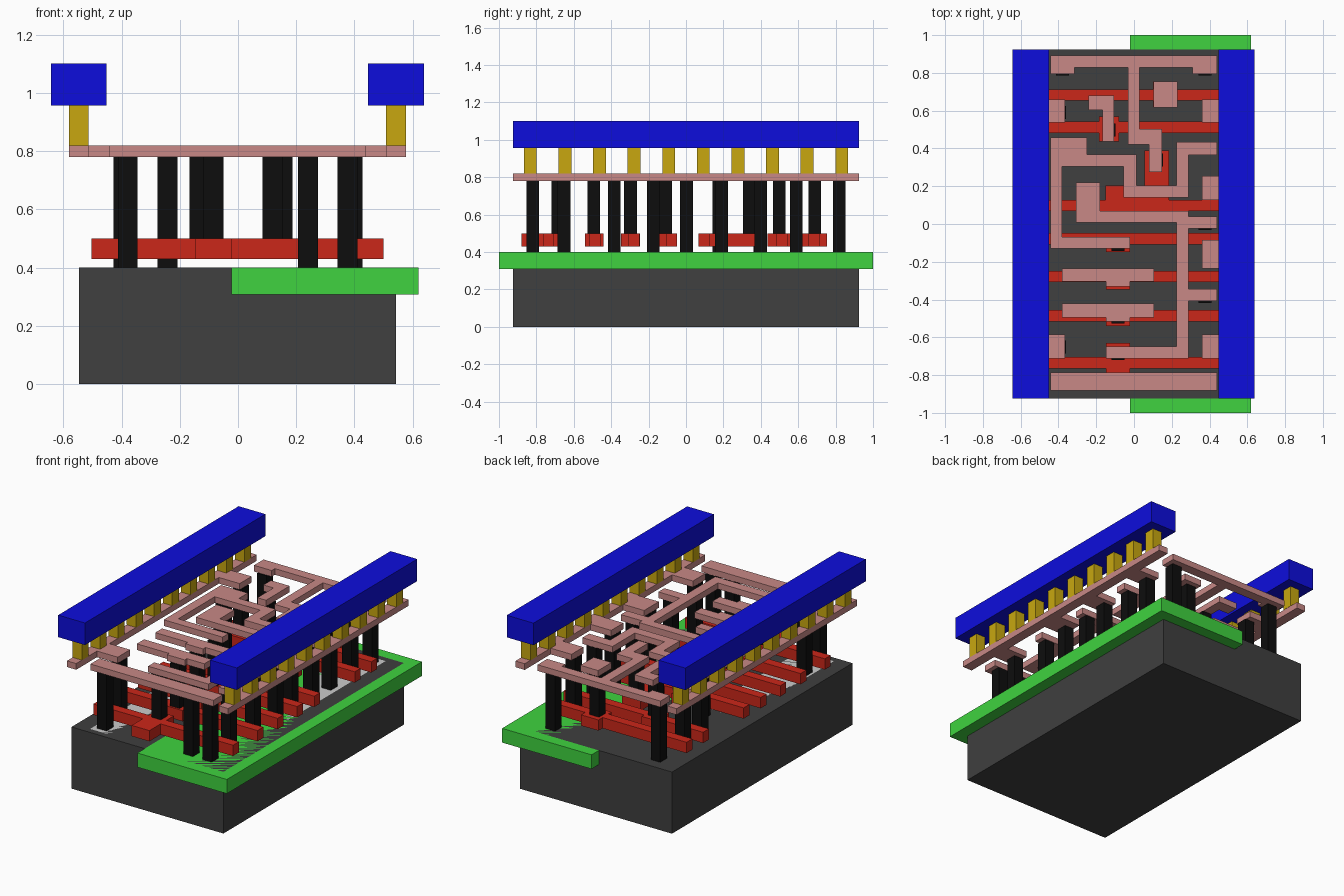
import bpy, bmesh


def material(name, r, g, b):
    m = bpy.data.materials.new(name)
    m.diffuse_color = (r, g, b, 1)
    return m


SUBSTRATE = material("substrate", 0.05, 0.05, 0.05)
WELL = material("well", 0.05, 0.65, 0.05)
DIFFUSION = material("diffusion", 0.6, 0.6, 0.6)
GATE = material("gate", 0.6, 0.02, 0.01)
CONTACT = material("contact", 0.004, 0.004, 0.004)
LOCAL = material("local_metal", 0.58, 0.25, 0.24)
VIA = material("via", 0.58, 0.39, 0.005)
POWER = material("power_metal", 0.004, 0.004, 0.72)


def layer(name, rects, z0, z1, mat):
    """Extrude the union of rectangles (x0, x1, y0, y1) from z0 to z1."""
    xs = sorted({v for r in rects for v in r[:2]})
    ys = sorted({v for r in rects for v in r[2:]})
    bm = bmesh.new()
    grid = {}

    def vert(x, y):
        if (x, y) not in grid:
            grid[x, y] = bm.verts.new((x, y, z0))
        return grid[x, y]

    for a, b in zip(xs, xs[1:]):
        for c, d in zip(ys, ys[1:]):
            u, v = (a + b) / 2, (c + d) / 2
            if any(r[0] < u < r[1] and r[2] < v < r[3] for r in rects):
                bm.faces.new([vert(a, c), vert(b, c), vert(b, d), vert(a, d)])
    top = bmesh.ops.extrude_face_region(bm, geom=bm.faces[:], use_keep_orig=True)
    bmesh.ops.translate(bm, vec=(0, 0, z1 - z0),
                        verts=[e for e in top["geom"] if isinstance(e, bmesh.types.BMVert)])
    bmesh.ops.recalc_face_normals(bm, faces=bm.faces[:])
    bmesh.ops.dissolve_limit(bm, angle_limit=0.01, verts=bm.verts[:], edges=bm.edges[:])
    me = bpy.data.meshes.new(name)
    bm.to_mesh(me)
    bm.free()
    me.materials.append(mat)
    ob = bpy.data.objects.new(name, me)
    bpy.context.collection.objects.link(ob)
    return ob


def square(x, y, s=0.068):
    return (x - s / 2, x + s / 2, y - s / 2, y + s / 2)


# Substrate block, well and diffusion strips sharing one top plane
layer("substrate", [(-0.547, 0.543, -0.925, 0.925)], 0, 0.4, SUBSTRATE)
layer("well", [(-0.022, 0.62, -1, 1)], 0.308, 0.4, WELL)
layer("left_diffusion", [(-0.442, -0.2, -0.885, 0.885)], 0.31, 0.4, DIFFUSION)
layer("right_diffusion", [(0.2, 0.44, -0.885, 0.885)], 0.31, 0.4, DIFFUSION)

# Gate fingers: centre y of each bar, plus its contact pads
fingers = [
    (0.683, [(0.1, 0.225, 0.62, 0.755)]),
    (0.513, [(-0.185, -0.08, 0.437, 0.568)]),
    (0.098, [(-0.15, -0.04, 0.098, 0.205), (-0.04, 0.185, 0.098, 0.14),
             (0.055, 0.185, 0.098, 0.39)]),
    (-0.078, [(-0.147, -0.02, -0.147, -0.055)]),
    (-0.278, [(-0.147, -0.02, -0.347, -0.245)]),
    (-0.485, [(-0.147, -0.02, -0.54, -0.44)]),
    (-0.735, [(-0.147, -0.02, -0.88, -0.63)]),
]
for i, (y, pads) in enumerate(fingers, 1):
    layer(f"gate_finger_{i}", [(-0.503, 0.5, y - 0.03, y + 0.03)] + pads, 0.43, 0.5, GATE)

# Black contact posts: on diffusion, then on gate pads
diffusion_posts = [(-0.379, -0.82), (0.24, -0.82), (0.376, -0.82), (-0.393, -0.652),
                   (0.393, -0.652), (0.376, -0.383), (0.393, -0.175), (0.376, 0.003),
                   (0.393, 0.19), (-0.242, 0.175), (-0.379, 0.395), (0.376, 0.4),
                   (-0.393, 0.59), (0.393, 0.59), (-0.379, 0.82), (0.376, 0.82)]
gate_posts = [(-0.084, -0.685), (-0.084, -0.493), (-0.084, -0.297), (-0.084, -0.108),
              (0.119, 0.339), (-0.133, 0.498), (0.153, 0.688)]
for kind, z0, posts in (("diffusion", 0.4, diffusion_posts), ("gate", 0.5, gate_posts)):
    for i, (x, y) in enumerate(posts, 1):
        layer(f"{kind}_contact_{i}", [square(x, y)], z0, 0.78, CONTACT)

# Local wiring nets
nets = {
    "top_wire": [(-0.442, 0.44, 0.828, 0.893), (-0.442, -0.315, 0.795, 0.893),
                 (0.31, 0.44, 0.795, 0.893), (-0.032, 0.03, 0.42, 0.893),
                 (-0.032, 0.147, 0.42, 0.503), (0.08, 0.147, 0.275, 0.503)],
    "square_pin": [(0.102, 0.23, 0.618, 0.755)],
    "hook_pin": [(-0.24, -0.105, 0.603, 0.68), (-0.167, -0.105, 0.437, 0.68)],
    "winding_wire": [(-0.442, -0.25, 0.305, 0.458), (-0.442, -0.38, -0.13, 0.458),
                     (-0.442, -0.02, -0.13, -0.07), (-0.25, 0.013, 0.305, 0.367),
                     (-0.055, 0.013, 0.14, 0.367), (-0.055, 0.288, 0.14, 0.203),
                     (0.225, 0.288, 0.14, 0.433), (0.225, 0.44, 0.365, 0.433)],
    "trunk_wire": [(-0.308, -0.18, 0.008, 0.22), (-0.308, 0.288, 0.008, 0.07),
                   (0.225, 0.288, -0.712, 0.07), (0.225, 0.44, -0.024, 0.04),
                   (0.225, 0.44, -0.407, -0.345), (-0.147, 0.288, -0.712, -0.648)],
    "upper_pin": [(-0.38, 0.105, -0.305, -0.235), (-0.147, -0.02, -0.33, -0.235)],
    "lower_pin": [(-0.38, 0.105, -0.495, -0.42), (-0.147, -0.02, -0.517, -0.42)],
    "bottom_wire": [(-0.442, 0.44, -0.882, -0.787)],
}
for name, rects in nets.items():
    layer(name, rects, 0.78, 0.82, LOCAL)

# Local rails with inward taps
layer("left_rail", [(-0.58, -0.514, -0.925, 0.925)] +
      [(-0.58, -0.365, a, b) for a, b in ((0.538, 0.66), (-0.712, -0.585))], 0.78, 0.82, LOCAL)
layer("right_rail", [(0.51, 0.577, -0.925, 0.925)] +
      [(0.36, 0.577, a, b) for a, b in ((0.538, 0.66), (0.128, 0.253), (-0.235, -0.085),
                                        (-0.712, -0.585))], 0.78, 0.82, LOCAL)

# Power bars on rows of vias
for side, x in (("left", -0.547), ("right", 0.543)):
    layer(f"{side}_power_bar", [(x - 0.096, x + 0.096, -0.925, 0.925)], 0.957, 1.1, POWER)
    for i in range(10):
        layer(f"{side}_via_{i + 1}", [square(x, -0.8325 + 0.185 * i)], 0.82, 0.957, VIA)
